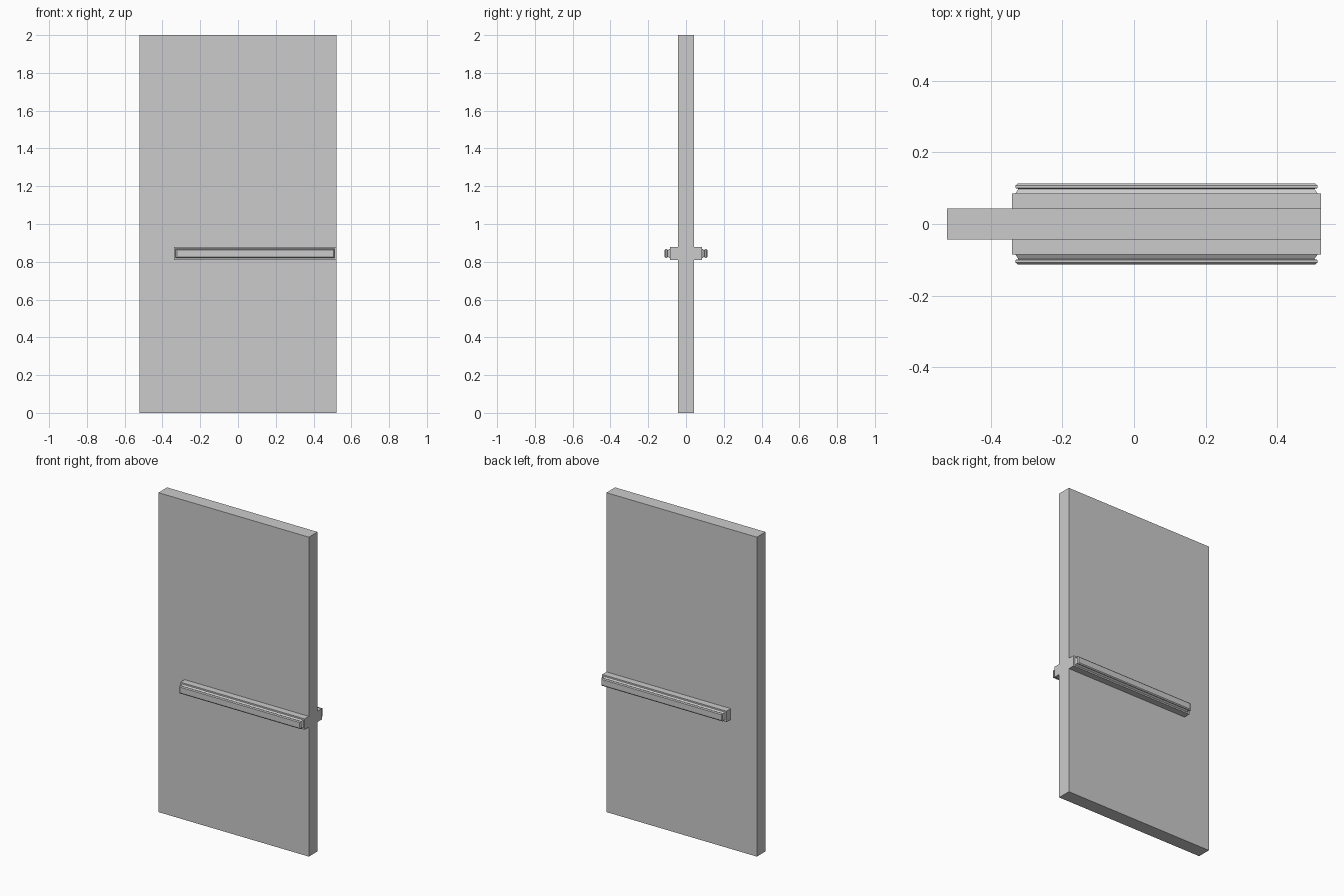
import bpy, bmesh

if "Cube" in bpy.data.objects:
    bpy.data.objects.remove(bpy.data.objects["Cube"])


def loft(name, rings):
    """Stack of rectangles along y; each ring is (y, x0, x1, z0, z1)."""
    bm = bmesh.new()
    loops = [[bm.verts.new((x, y, z)) for x, z in ((x0, z0), (x1, z0), (x1, z1), (x0, z1))]
             for y, x0, x1, z0, z1 in rings]
    for a, b in zip(loops, loops[1:]):
        for i in range(4):
            j = (i + 1) % 4
            bm.faces.new((a[i], a[j], b[j], b[i]))
    bm.faces.new(loops[0])
    bm.faces.new(loops[-1])
    bmesh.ops.recalc_face_normals(bm, faces=bm.faces)
    mesh = bpy.data.meshes.new(name)
    bm.to_mesh(mesh)
    bm.free()
    obj = bpy.data.objects.new(name, mesh)
    bpy.context.collection.objects.link(obj)
    return obj


HALF_W, HALF_T = 0.521, 0.043
BAR_X0, BAR_Z0, BAR_Z1 = -0.34, 0.81, 0.878


def inset(y, dx, dz):
    return (y, BAR_X0 + dx, HALF_W - dx, BAR_Z0 + dz, BAR_Z1 - dz)


# Door panel
loft("door_panel", [(-HALF_T, -HALF_W, HALF_W, 0, 2), (HALF_T, -HALF_W, HALF_W, 0, 2)])

# Push bar on each face: block, waisted neck, chamfered grip
for side, s in (("front", -1), ("back", 1)):
    loft(side + "_push_bar", [
        inset(s * HALF_T, 0, 0),
        inset(s * 0.085, 0, 0),
        inset(s * 0.085, 0.009, 0.009),
        inset(s * 0.098, 0.018, 0.017),
        inset(s * 0.100, 0.010, 0.010),
        inset(s * 0.108, 0.010, 0.010),
        inset(s * 0.1125, 0.016, 0.016),
    ])
